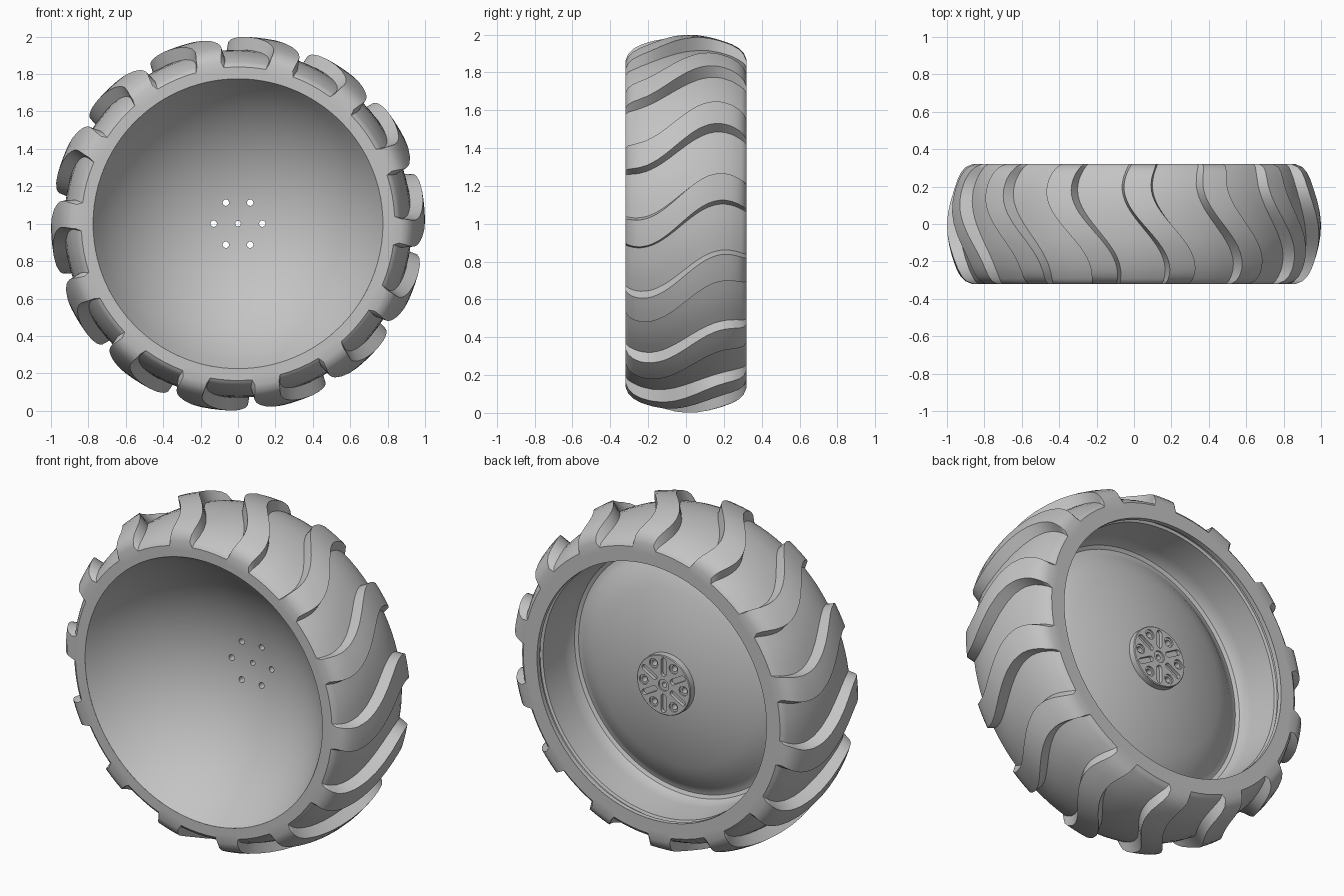
import bpy, bmesh, math
from mathutils import Matrix, Vector

cube = bpy.data.objects.get("Cube")
if cube:
    bpy.data.objects.remove(cube, do_unlink=True)

grey = bpy.data.materials.new("plain grey")
grey.use_nodes = True
grey.diffuse_color = (0.55, 0.55, 0.55, 1)
grey.node_tree.nodes["Principled BSDF"].inputs["Base Color"].default_value = grey.diffuse_color

CENTRE = Vector((0, 0, 1))


def make_object(name, bm, angle=35):
    bmesh.ops.recalc_face_normals(bm, faces=bm.faces)
    mesh = bpy.data.meshes.new(name)
    bm.to_mesh(mesh)
    bm.free()
    mesh.materials.append(grey)
    mesh.shade_smooth()
    mesh.set_sharp_from_angle(angle=math.radians(angle))
    obj = bpy.data.objects.new(name, mesh)
    bpy.context.collection.objects.link(obj)
    return obj


def lathe(profile, steps=128):
    """Spin (radius, y) points around the axle."""
    bm = bmesh.new()
    verts = [bm.verts.new((r, y, 1)) for r, y in profile]
    edges = [bm.edges.new(pair) for pair in zip(verts, verts[1:])]
    bmesh.ops.spin(bm, geom=verts + edges, cent=CENTRE, axis=(0, 1, 0),
                   angle=math.tau, steps=steps)
    bmesh.ops.remove_doubles(bm, verts=bm.verts, dist=0.0001)
    return bm


def polar(r, angle, y):
    return Vector((r * math.cos(angle), y, 1 + r * math.sin(angle)))


def add_pin(bm, pos, radius, depth):
    """Cylinder along the axle direction."""
    bmesh.ops.create_cone(bm, cap_ends=True, segments=24, radius1=radius, radius2=radius,
                          depth=depth, matrix=Matrix.Translation(pos) @ Matrix.Rotation(math.pi / 2, 4, "X"))


def cut(target, bm, name):
    """Subtract a shape, keep the result, drop the cutter."""
    cutter = make_object(name, bm)
    cutter.hide_render = True
    mod = target.modifiers.new("cut", "BOOLEAN")
    mod.operation = "DIFFERENCE"
    mod.solver = "EXACT"
    mod.object = cutter
    graph = bpy.context.evaluated_depsgraph_get()
    mesh = bpy.data.meshes.new_from_object(target.evaluated_get(graph))
    target.modifiers.clear()
    target.data = mesh
    bpy.data.objects.remove(cutter, do_unlink=True)
    mesh.shade_smooth()
    mesh.set_sharp_from_angle(angle=math.radians(35))


# Tyre: sinuous lugs rise from a rounded tread, one sheared grid
LUGS = 14
PITCH = math.tau / LUGS
SECTION = [  # y, lug radius, groove radius
    (0, 1.0, 0.93), (0.06, 0.997, 0.928), (0.12, 0.987, 0.922), (0.18, 0.971, 0.91),
    (0.24, 0.95, 0.891), (0.28, 0.928, 0.872), (0.305, 0.903, 0.857), (0.32, 0.868, 0.838)]
half = []
for a, b in zip(SECTION, SECTION[1:]):
    half += [a, tuple((p + q) / 2 for p, q in zip(a, b))]
half += [SECTION[-1], (0.32, 0.81, 0.81), (0.32, 0.775, 0.775)]
rows = [(-y, top, low) for y, top, low in reversed(half[1:])] + half + [(0.32, 0.75, 0.75)]
columns = [(-0.09, 0), (-0.075, 1), (-0.025, 1), (0.025, 1), (0.075, 1), (0.09, 0),
           (0.16, 0), (0.225, 0), (0.29, 0)]

bm = bmesh.new()
grid = []
for k in range(LUGS):
    for u, raised in columns:
        line = []
        for y, top, low in rows:
            sway = 0.13 * math.sin(math.pi * (y + 0.03) / 0.46)
            angle = k * PITCH + 0.075 + u + sway
            line.append(bm.verts.new(polar(top if raised else low, angle, y)))
        grid.append(line)
for i, line in enumerate(grid):
    after = grid[(i + 1) % len(grid)]
    for j in range(len(rows) - 1):
        bm.faces.new((line[j], after[j], after[j + 1], line[j + 1]))
make_object("tyre", bm)


# Rim: spherical dish in front, shallow dome and lipped barrel behind
def dome(r, peak, radius):
    return peak - radius + math.sqrt(radius * radius - r * r)


front = [(0.775 * i / 20, dome(0.775 * i / 20, 0.137, 0.886)) for i in range(21)]
barrel = [(0.79, -0.3), (0.79, 0.3), (0.75, 0.319), (0.75, 0.292), (0.765, 0.29),
          (0.765, 0.268), (0.75, 0.262), (0.744, 0.08), (0.738, 0.03), (0.725, 0.005),
          (0.705, -0.005), (0.685, 0), (0.66, 0.015), (0.62, 0.045)]
back = [(0.55 * i / 14, dome(0.55 * i / 14, 0.18, 1.56)) for i in range(14, -1, -1)]
rim = make_object("rim", lathe(front + barrel + back))

# Hub: bevelled disc on the back of the rim
hub = make_object("hub", lathe([(0, 0.16), (0.172, 0.16), (0.175, 0.163), (0.175, 0.206),
                                (0.171, 0.21), (0, 0.21)], 64))

# Radial slots and counterbores in the hub face
pockets = bmesh.new()
for k in range(6):
    add_pin(pockets, polar(0.13, k * math.tau / 6, 0.216), 0.028, 0.03)
    angle = (k + 0.5) * math.tau / 6
    outline = []
    for end, turn in ((0.145, -math.pi / 2), (0.068, math.pi / 2)):
        for s in range(9):
            t = angle + turn + s * math.pi / 8
            outline.append(polar(end, angle, 0.19) + polar(0.016, t, 0) - CENTRE)
    face = pockets.faces.new([pockets.verts.new(p) for p in outline])
    grown = bmesh.ops.extrude_face_region(pockets, geom=[face], use_keep_orig=True)
    bmesh.ops.translate(pockets, vec=(0, 0.05, 0),
                        verts=[v for v in grown["geom"] if isinstance(v, bmesh.types.BMVert)])
add_pin(pockets, Vector((0, 0.216, 1)), 0.034, 0.03)
cut(hub, pockets, "hub_pockets")

# Bolt holes and axle hole run through rim and hub
for part in (rim, hub):
    holes = bmesh.new()
    for k in range(6):
        add_pin(holes, polar(0.13, k * math.tau / 6, 0.15), 0.017, 0.3)
    add_pin(holes, Vector((0, 0.15, 1)), 0.015, 0.3)
    cut(part, holes, "through_holes")
